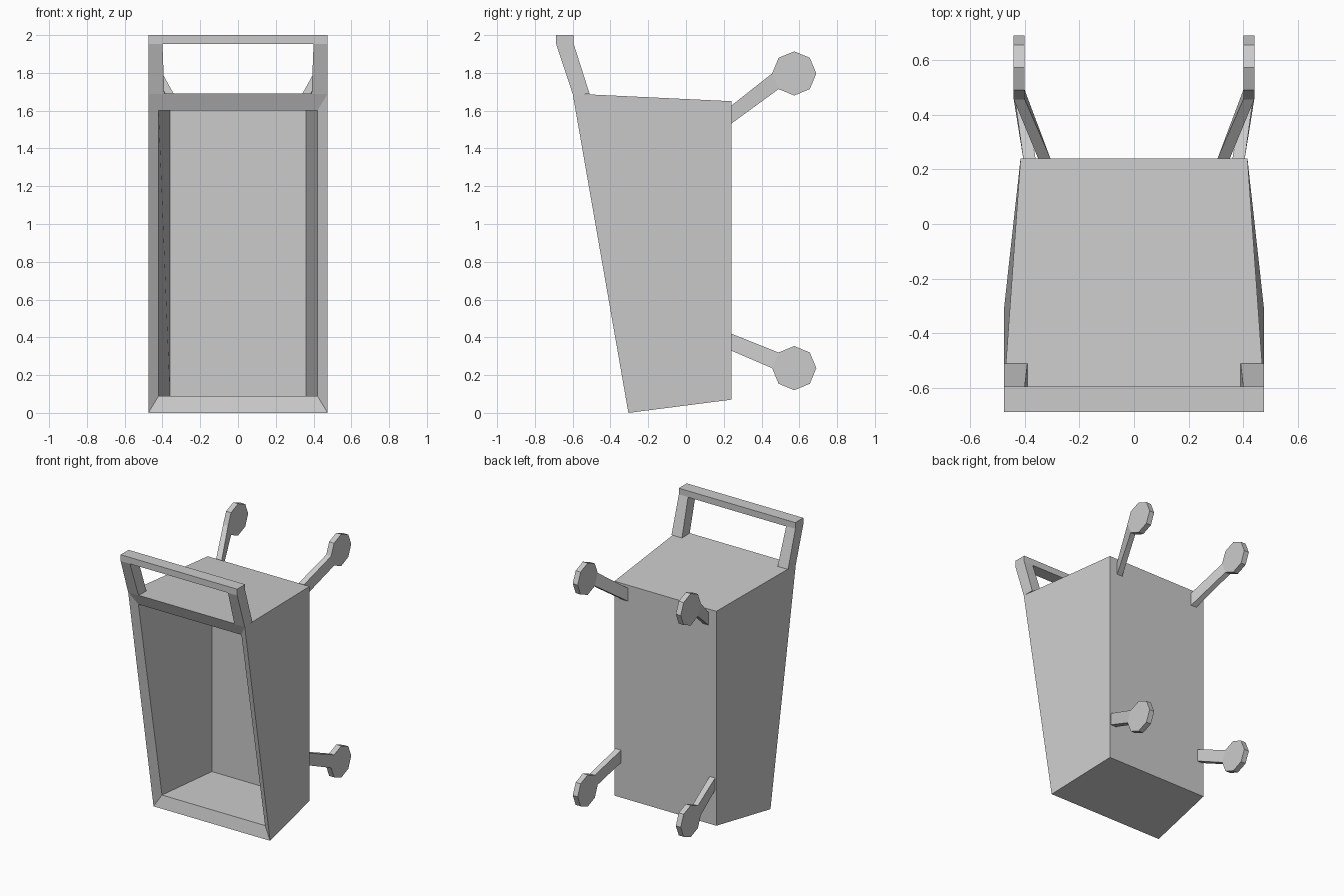
import bpy, bmesh
from math import cos, sin, pi

if "Cube" in bpy.data.objects:
    bpy.data.objects.remove(bpy.data.objects["Cube"])


def loft(name, rings):
    """Join matching point rings in order and cap both ends."""
    bm = bmesh.new()
    loops = [[bm.verts.new(p) for p in ring] for ring in rings]
    n = len(loops[0])
    for a, b in zip(loops, loops[1:]):
        for i in range(n):
            j = (i + 1) % n
            bm.faces.new((a[i], a[j], b[j], b[i]))
    bm.faces.new(loops[0])
    bm.faces.new(loops[-1])
    bmesh.ops.recalc_face_normals(bm, faces=bm.faces)
    mesh = bpy.data.meshes.new(name)
    bm.to_mesh(mesh)
    bm.free()
    obj = bpy.data.objects.new(name, mesh)
    bpy.context.collection.objects.link(obj)
    return obj


def opening(half, y_low, z_low, y_high, z_high):
    """Four corners of an upright rectangle, possibly leaning in y."""
    return [(-half, y_low, z_low), (half, y_low, z_low),
            (half, y_high, z_high), (-half, y_high, z_high)]


# Open tapered basket with a bevelled rim and a hollow inside
loft("basket", [
    opening(0.415, 0.24, 0.07, 0.24, 1.65),     # outer back
    opening(0.475, -0.305, 0.0, -0.60, 1.69),   # outer front edge
    opening(0.42, -0.285, 0.09, -0.56, 1.60),   # inner edge of rim
    opening(0.36, 0.21, 0.09, 0.21, 1.60),      # inner back
])

# Handle bar
bar = [(-0.688, 1.953), (-0.688, 2.0), (-0.595, 2.0), (-0.595, 1.953)]
loft("handle_bar", [[(x, y, z) for y, z in bar] for x in (-0.475, 0.475)])

for side, s in (("left", -1), ("right", 1)):
    # Leaning handle posts
    loft("handle_post_" + side, [
        [(s * xi, y0, z), (s * 0.475, y0, z), (s * 0.475, y1, z), (s * xi, y1, z)]
        for xi, y0, y1, z in ((0.39, -0.60, -0.51, 1.688), (0.40, -0.688, -0.595, 1.955))])

    # Octagonal wheels on splayed arms: root x, root z range, wheel height, wheel corners used
    for level, x, z0, z1, zc, k in (("upper", 0.305, 1.53, 1.625, 1.797, (5, 4)),
                                    ("lower", 0.36, 0.33, 0.42, 0.237, (4, 3))):
        octagon = [(0.573 + 0.117 * cos(i * pi / 4), zc + 0.117 * sin(i * pi / 4))
                   for i in range(8)]
        loft(f"wheel_{level}_{side}",
             [[(s * wx, y, z) for y, z in octagon] for wx in (0.40, 0.44)])
        low, high = octagon[k[0]], octagon[k[1]]
        loft(f"wheel_arm_{level}_{side}", [
            [(s * x, 0.238, z0), (s * (x + 0.045), 0.238, z0),
             (s * (x + 0.045), 0.238, z1), (s * x, 0.238, z1)],
            [(s * 0.40, *low), (s * 0.44, *low), (s * 0.44, *high), (s * 0.40, *high)]])
